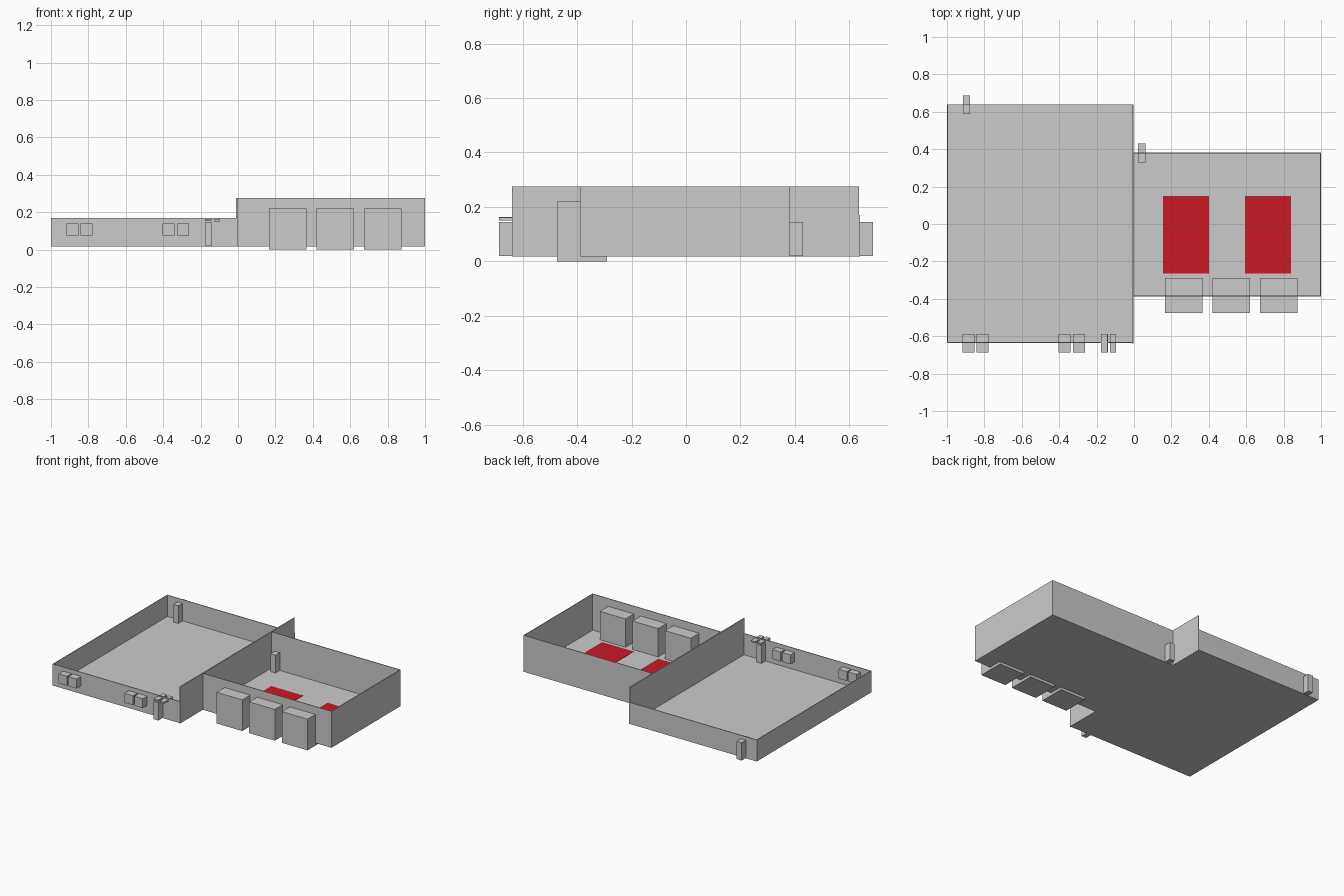
import bpy
import bmesh

if "Cube" in bpy.data.objects:
    bpy.data.objects.remove(bpy.data.objects["Cube"])

FLOOR = 0.018     # underside of the floor
LOW, HIGH = 0.17, 0.275   # wall tops of the two rooms
T = 0.005         # wall thickness


def box(name, x, y, z, material=None):
    """Axis-aligned box from (min, max) pairs."""
    bm = bmesh.new()
    bmesh.ops.create_cube(bm, size=1)
    for v in bm.verts:
        v.co = [r[0] if c < 0 else r[1] for c, r in zip(v.co, (x, y, z))]
    mesh = bpy.data.meshes.new(name)
    bm.to_mesh(mesh)
    bm.free()
    obj = bpy.data.objects.new(name, mesh)
    bpy.context.collection.objects.link(obj)
    if material:
        mesh.materials.append(material)
    return obj


# Large low room, open towards the dividing wall
z = (FLOOR, LOW)
box("large_room_floor", (-1, -0.003), (-0.637, 0.64), (FLOOR, FLOOR + 0.002))
box("large_room_left_wall", (-1, -1 + T), (-0.637, 0.64), z)
box("large_room_front_wall", (-1, -0.005), (-0.637, -0.637 + T), z)
box("large_room_back_wall", (-1, -0.003), (0.64 - T, 0.64), z)

# Tall dividing wall runs the full depth of the large room
box("dividing_wall", (-0.01, -0.003), (-0.64, 0.636), (FLOOR, HIGH))

# Garage room
z = (FLOOR, HIGH)
box("garage_floor", (-0.003, 1), (-0.387, 0.383), (FLOOR, FLOOR + 0.002))
box("garage_right_wall", (1 - T, 1), (-0.387, 0.383), z)
box("garage_front_wall", (-0.003, 1), (-0.387, -0.387 + T), z)
box("garage_back_wall", (-0.003, 1), (0.383 - T, 0.383), z)

# Red parking bays on the garage floor
red = bpy.data.materials.new("bay_red")
red.diffuse_color = (0.6, 0.01, 0.02, 1)
red.use_nodes = True
red.node_tree.nodes["Principled BSDF"].inputs["Base Color"].default_value = red.diffuse_color
for i, x in enumerate((0.155, 0.594)):
    box(f"parking_bay_{i + 1}", (x, x + 0.246), (-0.265, 0.15),
        (FLOOR + 0.001, FLOOR + 0.004), red)

# Garage door blocks through the front wall
for i, x in enumerate((0.166, 0.42, 0.675)):
    box(f"garage_door_{i + 1}", (x, x + 0.2), (-0.475, -0.29), (0, 0.22))

# Paired window blocks in the large room's front wall
front = (-0.687, -0.587)
for i, x in enumerate((-0.918, -0.843, -0.404, -0.327)):
    box(f"window_{i + 1}", (x, x + 0.065), front, (0.075, 0.141))

# Front entrance with two small vents above
box("front_door", (-0.177, -0.14), front, (FLOOR + 0.002, 0.145))
box("vent_left", (-0.177, -0.142), front, (0.153, 0.163))
box("vent_right", (-0.129, -0.095), front, (0.15, 0.161))

# Back doors
box("large_room_back_door", (-0.915, -0.876), (0.588, 0.687), (FLOOR + 0.002, 0.145))
box("garage_back_door", (0.022, 0.061), (0.33, 0.43), (FLOOR + 0.002, 0.145))
